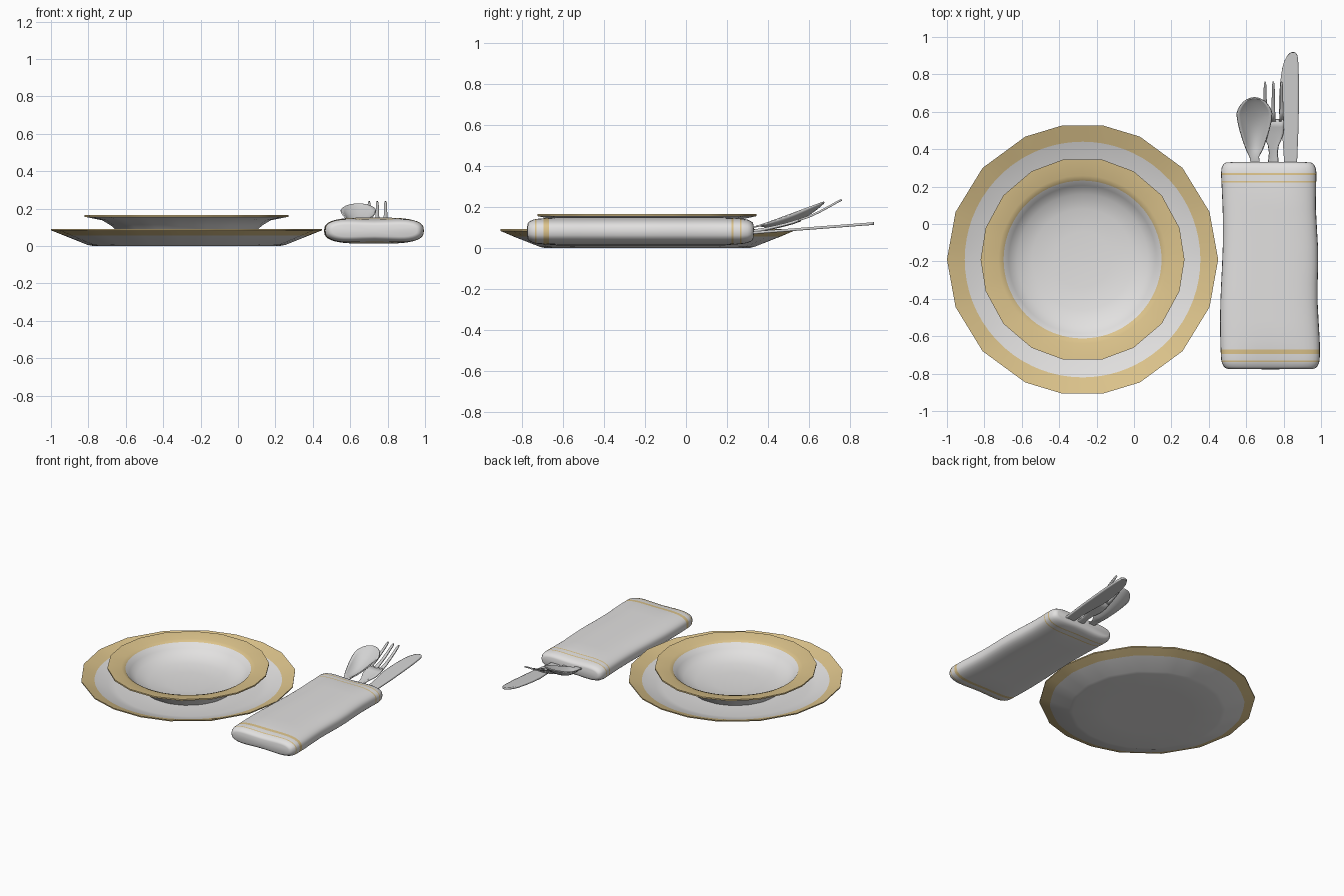
import bpy, math

if "Cube" in bpy.data.objects:
    bpy.data.objects.remove(bpy.data.objects["Cube"])


def material(name, col):
    m = bpy.data.materials.new(name)
    m.diffuse_color = (*col, 1)
    m.use_nodes = True
    m.node_tree.nodes["Principled BSDF"].inputs["Base Color"].default_value = m.diffuse_color
    return m


WHITE = material("white", (0.76, 0.75, 0.745))
GOLD = material("gold", (0.72, 0.55, 0.26))
STEEL = material("steel", (0.64, 0.64, 0.64))


def make(name, verts, faces, mats, ids=None, angle=40):
    me = bpy.data.meshes.new(name)
    me.from_pydata(verts, [], faces)
    for m in mats:
        me.materials.append(m)
    if ids:
        for p, i in zip(me.polygons, ids):
            p.material_index = i
    ob = bpy.data.objects.new(name, me)
    bpy.context.collection.objects.link(ob)
    bpy.ops.object.select_all(action='DESELECT')
    ob.select_set(True)
    bpy.context.view_layer.objects.active = ob
    bpy.ops.object.shade_smooth_by_angle(angle=math.radians(angle))
    return ob


def loft(rings, start, end, ring_ids):
    """Closed rings joined by quads, with a centre point at each end."""
    n = len(rings[0])
    verts = [start] + [v for r in rings for v in r] + [end]
    faces, ids = [], []
    last = len(verts) - 1
    base = last - n
    for k in range(n):
        faces += [(0, 1 + k, 1 + (k + 1) % n), (last, base + (k + 1) % n, base + k)]
        ids += [0, 0]
    for j in range(len(rings) - 1):
        a, b = 1 + j * n, 1 + (j + 1) * n
        for k in range(n):
            k2 = (k + 1) % n
            faces.append((a + k, b + k, b + k2, a + k2))
            ids.append(ring_ids[j])
    return verts, faces, ids


def dish(name, quarter, profile, z0, z1):
    """Profile rows: radius, z, how polygonal, gold to the next row."""
    cx, cy = -0.275, -0.19
    half = quarter + [180 - a for a in reversed(quarter)][:-1]
    corners = half + [a + 180 for a in half]
    samples = []
    for a, b in zip(corners, corners[1:] + [360]):
        for s in range(4):
            t = a + (b - a) * s / 4
            f = math.cos(math.radians((b - a) / 2)) / math.cos(math.radians(t - (a + b) / 2))
            samples.append((math.radians(t), f))
    rings = []
    for r, z, poly, _ in profile:
        rings.append([(cx + r * (1 + poly * (f - 1)) * math.cos(t),
                       cy + r * (1 + poly * (f - 1)) * math.sin(t), z) for t, f in samples])
    v, f, ids = loft(rings, (cx, cy, z0), (cx, cy, z1), [p[3] for p in profile])
    return make(name, v, f, [WHITE, GOLD], ids)


# Large plate: top surface outward, then underside inward
dish("dinner_plate", [0, 20.5, 42.5, 65, 81.4],
     [(0.30, 0.014, 0, 0), (0.49, 0.016, 0, 0), (0.54, 0.027, 0, 0), (0.63, 0.060, 0, 1),
      (0.725, 0.092, 1, 1), (0.725, 0.084, 1, 1), (0.655, 0.056, 0.5, 0),
      (0.53, 0.006, 1, 0), (0.50, 0.0, 0.5, 0), (0.3, 0.0, 0, 0)], 0.014, 0.0)

# Soup bowl with a wide gold rim
dish("soup_bowl", [0, 18, 39, 60, 79.2],
     [(0.15, 0.043, 0, 0), (0.27, 0.054, 0, 0), (0.35, 0.078, 0, 0), (0.395, 0.110, 0, 0),
      (0.422, 0.143, 0, 1), (0.45, 0.153, 0.3, 1), (0.545, 0.166, 1, 1), (0.545, 0.156, 1, 0),
      (0.45, 0.137, 0.7, 0), (0.405, 0.110, 0.7, 0), (0.365, 0.075, 0.7, 0),
      (0.33, 0.035, 0.5, 0), (0.31, 0.013, 0.5, 0), (0.2, 0.013, 0, 0)], 0.041, 0.013)

# Folded napkin: soft cross-sections along y, gold bands near both ends
Y0, Y1 = -0.775, 0.33
BANDS = [(-0.737, -0.729), (-0.695, -0.670), (0.222, 0.231), (0.263, 0.272)]
ys = {Y0, Y1, *[y for b in BANDS for y in b]}
ys |= {Y0 + d for d in (0.004, 0.014, 0.03)} | {Y1 - d for d in (0.004, 0.014, 0.03)}
ys |= {-0.62 + 0.1 * i for i in range(9)}
ys = sorted(ys)
rings = []
for y in ys:
    d = min(y - Y0, Y1 - y)
    e = max(0, (0.06 - d) / 0.06)
    k = math.sqrt(max(0, 1 - e * e))
    t = (y - Y0) / (Y1 - Y0)
    left = 0.468 - 0.008 * math.sin(t * 7)
    right = 0.992 - 0.02 * t + 0.004 * math.sin(t * 14)
    hw = (right - left) / 2 - 0.035 * (1 - k)
    hh = 0.074 * (0.55 + 0.45 * k)
    dip = 0.06 + 0.22 * max(0, 1 - d / 0.15)
    ring = []
    for i in range(40):
        a = 2 * math.pi * i / 40
        c, s = math.cos(a), math.sin(a)
        u = math.copysign(abs(c) ** 0.72, c)
        w = math.copysign(abs(s) ** 0.72, s)
        ring.append(((left + right) / 2 + hw * u, y,
                     0.082 + hh * w * (1 - dip * (1 - u * u) ** 2)))
    rings.append(ring)
ids = [int(any(a <= (p + q) / 2 <= b for a, b in BANDS)) for p, q in zip(ys, ys[1:])] + [0]
v, f, ids = loft(rings, (0.73, Y0 - 0.002, 0.08), (0.725, Y1 + 0.002, 0.08), ids)
make("napkin", v, f, [WHITE, GOLD], ids, 60)


def strip(name, rows, thick, across=8):
    """Curved metal sheet. Rows: y, left x, right x, z of the rim, hollow depth."""
    verts, faces = [], []
    for y, l, r, z, dep in rows:
        for i in range(across + 1):
            u = -1 + 2 * i / across
            verts.append(((l + r) / 2 + (r - l) / 2 * u, y, z - dep * (1 - u * u)))
    n = across + 1
    for j in range(len(rows) - 1):
        for i in range(across):
            faces.append((j * n + i, j * n + i + 1, (j + 1) * n + i + 1, (j + 1) * n + i))
    ob = make(name, verts, faces, [STEEL])
    m = ob.modifiers.new("thickness", 'SOLIDIFY')
    m.thickness = thick
    m.offset = 0
    return ob


# Spoon: narrow neck opening into an egg-shaped hollow
rows = [(0.15, 0.625, 0.665, 0.085, 0), (0.33, 0.624, 0.672, 0.102, 0), (0.36, 0.618, 0.668, 0.110, 0.0)]
for i in range(1, 17):
    s = 1 - (1 - i / 16) ** 1.6
    w = max(0.004, 0.025 * (1 - s) + 0.1 * min(1, 1.27 * s ** 0.85) * math.sqrt(max(0, 1 - s ** 5.0)))
    depth = 0.045 * max(0, math.sin(math.pi * s)) ** 0.8
    rows.append((0.36 + 0.315 * s, 0.644 - w, 0.644 + w, 0.110 + 0.115 * s, depth))
strip("spoon", rows, 0.008, 12)

# Fork: neck, shoulder and three upswept tines
FX = 0.745
strip("fork_head", [(y, FX - w, FX + w, z, 0.004) for y, w, z in
                    [(0.15, 0.02, 0.07), (0.33, 0.027, 0.085), (0.38, 0.022, 0.093), (0.42, 0.028, 0.101),
                     (0.45, 0.043, 0.108), (0.48, 0.053, 0.115), (0.52, 0.057, 0.126), (0.56, 0.056, 0.14)]], 0.012)
for i in (-1, 0, 1):
    x = FX + i * 0.044
    strip(f"fork_tine_{i + 2}", [(y, x - w, x + w, z, 0) for y, w, z in
                                 [(0.55, 0.013, 0.136), (0.60, 0.010, 0.153), (0.65, 0.009, 0.176),
                                  (0.70, 0.008, 0.203), (0.74, 0.007, 0.226), (0.76, 0.003, 0.236)]], 0.010, 2)

# Knife: long flat blade with a rounded tip
strip("knife", [(y, l, r, 0.075 + 0.045 * (y - 0.33) / 0.59, 0) for y, l, r in
                [(0.15, 0.805, 0.865), (0.33, 0.803, 0.872), (0.45, 0.795, 0.877), (0.53, 0.785, 0.88),
                 (0.60, 0.775, 0.881), (0.68, 0.776, 0.882), (0.76, 0.782, 0.882), (0.83, 0.792, 0.88),
                 (0.87, 0.803, 0.878), (0.90, 0.82, 0.874), (0.913, 0.833, 0.867), (0.918, 0.842, 0.858)]], 0.013)
